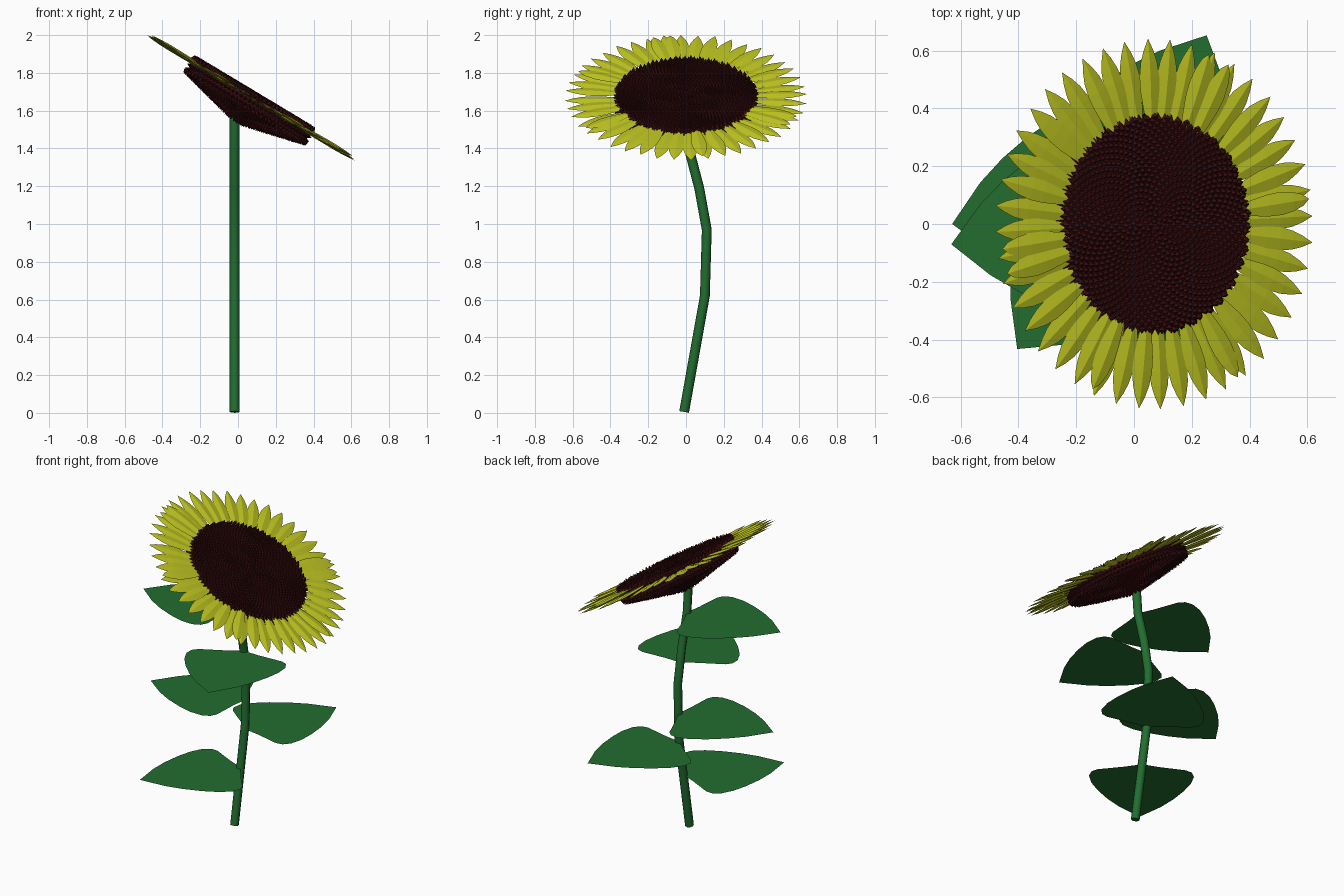
import bpy, bmesh, math
from mathutils import Matrix, Vector

if "Cube" in bpy.data.objects:
    bpy.data.objects.remove(bpy.data.objects["Cube"])


def material(name, rgb):
    m = bpy.data.materials.new(name)
    m.diffuse_color = (*rgb, 1)
    m.use_nodes = True
    m.node_tree.nodes["Principled BSDF"].inputs["Base Color"].default_value = m.diffuse_color
    return m


GREEN = material("leaf green", (0.016, 0.155, 0.03))
YELLOW = material("petal yellow", (0.53, 0.57, 0.016))
BROWN = material("seed brown", (0.042, 0.004, 0.005))

# Flower head frame: tilted towards +x
HEAD = Matrix.Translation((0.07, 0, 1.67)) @ Matrix.Rotation(math.radians(31), 4, 'Y')
GOLDEN = math.pi * (3 - math.sqrt(5))


def finish(bm, name, mat, matrix=None):
    mesh = bpy.data.meshes.new(name)
    bmesh.ops.recalc_face_normals(bm, faces=bm.faces)
    bm.to_mesh(mesh)
    bm.free()
    mesh.materials.append(mat)
    ob = bpy.data.objects.new(name, mesh)
    bpy.context.collection.objects.link(ob)
    if matrix:
        ob.matrix_world = matrix
    return ob


# Stem: bent tube
STEM = [(-0.01, 0.005), (0.10, 0.62), (0.11, 0.97), (0.07, 1.19), (0.015, 1.40), (0.0, 1.58)]
curve = bpy.data.curves.new("stem", 'CURVE')
curve.dimensions = '3D'
curve.bevel_depth = 0.026
curve.bevel_resolution = 2
curve.use_fill_caps = True
spline = curve.splines.new('POLY')
spline.points.add(len(STEM) - 1)
for p, (y, z) in zip(spline.points, STEM):
    p.co = (-0.018, y, z, 1)
curve.materials.append(GREEN)
bpy.context.collection.objects.link(bpy.data.objects.new("stem", curve))


def stem_y(z):
    for (y0, z0), (y1, z1) in zip(STEM, STEM[1:]):
        if z0 <= z <= z1:
            return y0 + (y1 - y0) * (z - z0) / (z1 - z0)
    return 0


# Leaves: flat level blades, (distance along, half width)
HALF = [(0.03, 0.10), (0.065, 0.26), (0.09, 0.295), (0.14, 0.31), (0.22, 0.295),
        (0.31, 0.255), (0.41, 0.195), (0.50, 0.125)]
OUTLINE = [(0, 0)] + HALF + [(0.62, 0)] + [(u, -w) for u, w in reversed(HALF)]


def leaf(name, tip_x, tip_y, z):
    base = Vector((-0.018, stem_y(z), z))
    angle = math.atan2(tip_y - base.y, tip_x - base.x)
    bm = bmesh.new()
    bm.faces.new([bm.verts.new((u, w, 0)) for u, w in OUTLINE])
    finish(bm, name, GREEN, Matrix.Translation(base) @ Matrix.Rotation(angle, 4, 'Z'))


for i, tip in enumerate([(-0.41, -0.44, 0.355), (0.25, 0.65, 0.588), (-0.63, 0.0, 0.776),
                         (0.15, -0.52, 1.10), (-0.63, -0.07, 1.40)]):
    leaf(f"leaf_{i + 1}", *tip)

# Petals: thin ridged lens shapes around the head
STATIONS = [(0.33, 0.016), (0.40, 0.029), (0.46, 0.038), (0.51, 0.040),
            (0.56, 0.033), (0.60, 0.020)]


def petal(bm, angle, lift, tip=0.642):
    rot = Matrix.Rotation(angle, 4, 'Z')

    def v(r, s, h):
        return bm.verts.new(rot @ Vector((r, s, h + lift)))
    rings = []
    for r, w in STATIONS:
        t = w * 0.2
        rings.append([v(r, -w, 0), v(r, 0, t), v(r, w, 0), v(r, 0, -t)])
    end = v(tip, 0, 0)
    for a, b in zip(rings, rings[1:]):
        for k in range(4):
            bm.faces.new((a[k], a[(k + 1) % 4], b[(k + 1) % 4], b[k]))
    for k in range(4):
        bm.faces.new((rings[-1][k], rings[-1][(k + 1) % 4], end))
    bm.faces.new(rings[0])


bm = bmesh.new()
COUNT = 44
for i in range(COUNT):
    petal(bm, 2 * math.pi * (i + 0.3) / COUNT, 0.004 * (i % 3 - 1))
# Doubled petals where the ring overlaps
for deg in (8, 62, 70, 188, 196, 246, 302):
    petal(bm, math.radians(deg), 0.010, 0.625)
finish(bm, "petals", YELLOW, HEAD)

# Seed bed: flat top, shallow cone behind
PROFILE = [(0, 0.018), (0.35, 0.018), (0.366, 0.0), (0.36, -0.055), (0.03, -0.14), (0, -0.14)]
bm = bmesh.new()
verts = [bm.verts.new((r, 0, h)) for r, h in PROFILE]
edges = [bm.edges.new(pair) for pair in zip(verts, verts[1:])]
bmesh.ops.spin(bm, geom=verts + edges, cent=(0, 0, 0), axis=(0, 0, 1),
               angle=2 * math.pi, steps=48)
bmesh.ops.remove_doubles(bm, verts=bm.verts, dist=1e-4)
finish(bm, "seed_bed", BROWN, HEAD)


# Seeds: small pointed kernels in a golden-angle spiral
def seed(bm, pos, normal, radial, size, height):
    side = normal.cross(radial).normalized()
    out = side.cross(normal).normalized()
    base = [bm.verts.new(pos + out * size * a + side * size * b)
            for a, b in ((1, 0), (0, 1), (-1, 0), (0, -1))]
    apex = bm.verts.new(pos + normal * height)
    for k in range(4):
        bm.faces.new((base[k], base[(k + 1) % 4], apex))


def seed_layer(name, count, height_at, normal_at, height):
    bm = bmesh.new()
    for i in range(count):
        r = 0.372 * math.sqrt((i + 0.5) / count)
        a = i * GOLDEN
        radial = Vector((math.cos(a), math.sin(a), 0))
        pos = radial * r + Vector((0, 0, height_at(r)))
        seed(bm, pos, normal_at(radial), radial, 0.013, height)
    finish(bm, name, BROWN, HEAD)


seed_layer("front_seeds", 1100, lambda r: 0.015, lambda d: Vector((0, 0, 1)), 0.025)
seed_layer("back_seeds", 1100, lambda r: -0.145 + 0.25 * r,
           lambda d: (d * 0.25 - Vector((0, 0, 1))).normalized(), 0.022)

# Rim seeds: jagged edge of the seed bed
bm = bmesh.new()
for row, h in enumerate((-0.045, -0.02, 0.005)):
    for i in range(90):
        a = 2 * math.pi * (i + 0.5 * (row % 2)) / 90
        d = Vector((math.cos(a), math.sin(a), 0))
        seed(bm, d * 0.36 + Vector((0, 0, h)), d, Vector((0, 0, 1)), 0.013, 0.025)
finish(bm, "rim_seeds", BROWN, HEAD)
